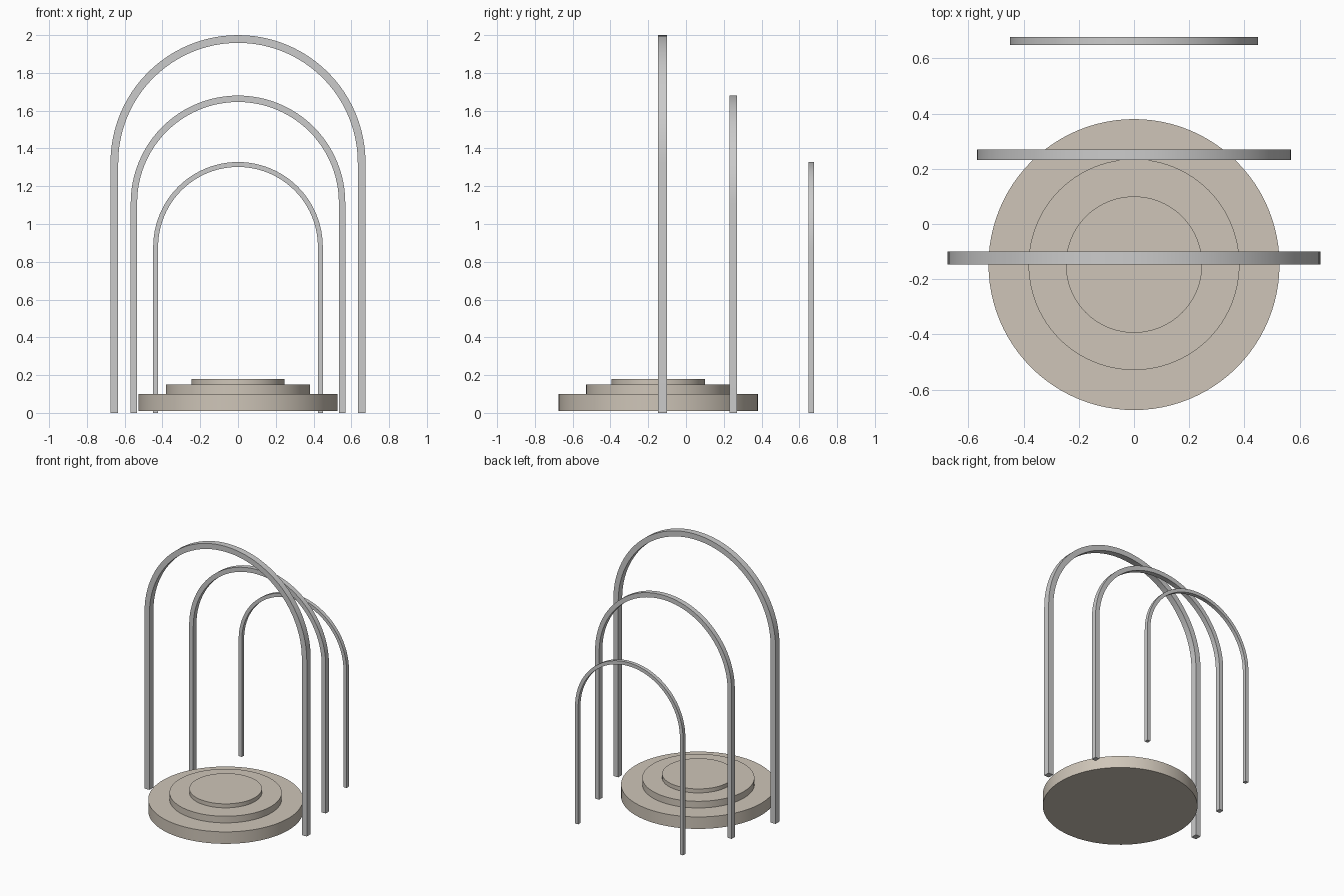
import bpy, bmesh, math

if "Cube" in bpy.data.objects:
    bpy.data.objects.remove(bpy.data.objects["Cube"])

stone = bpy.data.materials.new("stone_beige")
stone.diffuse_color = (0.62, 0.56, 0.48, 1)
stone.use_nodes = True
stone.node_tree.nodes["Principled BSDF"].inputs["Base Color"].default_value = stone.diffuse_color


def smooth(ob):
    bpy.ops.object.select_all(action='DESELECT')
    ob.select_set(True)
    bpy.context.view_layer.objects.active = ob
    bpy.ops.object.shade_smooth_by_angle(angle=math.radians(30))


def disc(name, radius, z0, z1, y=-0.147):
    bpy.ops.mesh.primitive_cylinder_add(vertices=96, radius=radius, depth=z1 - z0,
                                        location=(0, y, (z0 + z1) / 2))
    ob = bpy.context.object
    ob.name = name
    ob.data.materials.append(stone)
    smooth(ob)


def arch(name, radius, width, top, y0, y1, steps=48):
    # path of (x direction, z direction, base height) stations, leg to leg
    spring = top - radius
    stations = [(1, 0, 0)]
    for i in range(steps + 1):
        a = math.pi * i / steps
        stations.append((math.cos(a), math.sin(a), spring))
    stations.append((-1, 0, 0))
    bm = bmesh.new()
    rings = []
    for c, s, z in stations:
        rings.append([bm.verts.new((r * c, y, z + r * s)) for r, y in
                      ((radius, y0), (radius, y1), (radius - width, y1), (radius - width, y0))])
    for a, b in zip(rings, rings[1:]):
        for k in range(4):
            n = (k + 1) % 4
            bm.faces.new((a[k], a[n], b[n], b[k]))
    bm.faces.new(rings[0])
    bm.faces.new(rings[-1])
    bmesh.ops.recalc_face_normals(bm, faces=bm.faces)
    me = bpy.data.meshes.new(name)
    bm.to_mesh(me)
    bm.free()
    ob = bpy.data.objects.new(name, me)
    bpy.context.collection.objects.link(ob)
    smooth(ob)


# Stepped round podium
disc("podium_lower", 0.527, 0.01, 0.10)
disc("podium_middle", 0.382, 0.10, 0.15)
disc("podium_upper", 0.247, 0.15, 0.18)

# Three receding arches
arch("front_arch", 0.675, 0.041, 2.0, -0.147, -0.10)
arch("middle_arch", 0.568, 0.034, 1.68, 0.231, 0.269)
arch("back_arch", 0.449, 0.026, 1.328, 0.649, 0.677)
